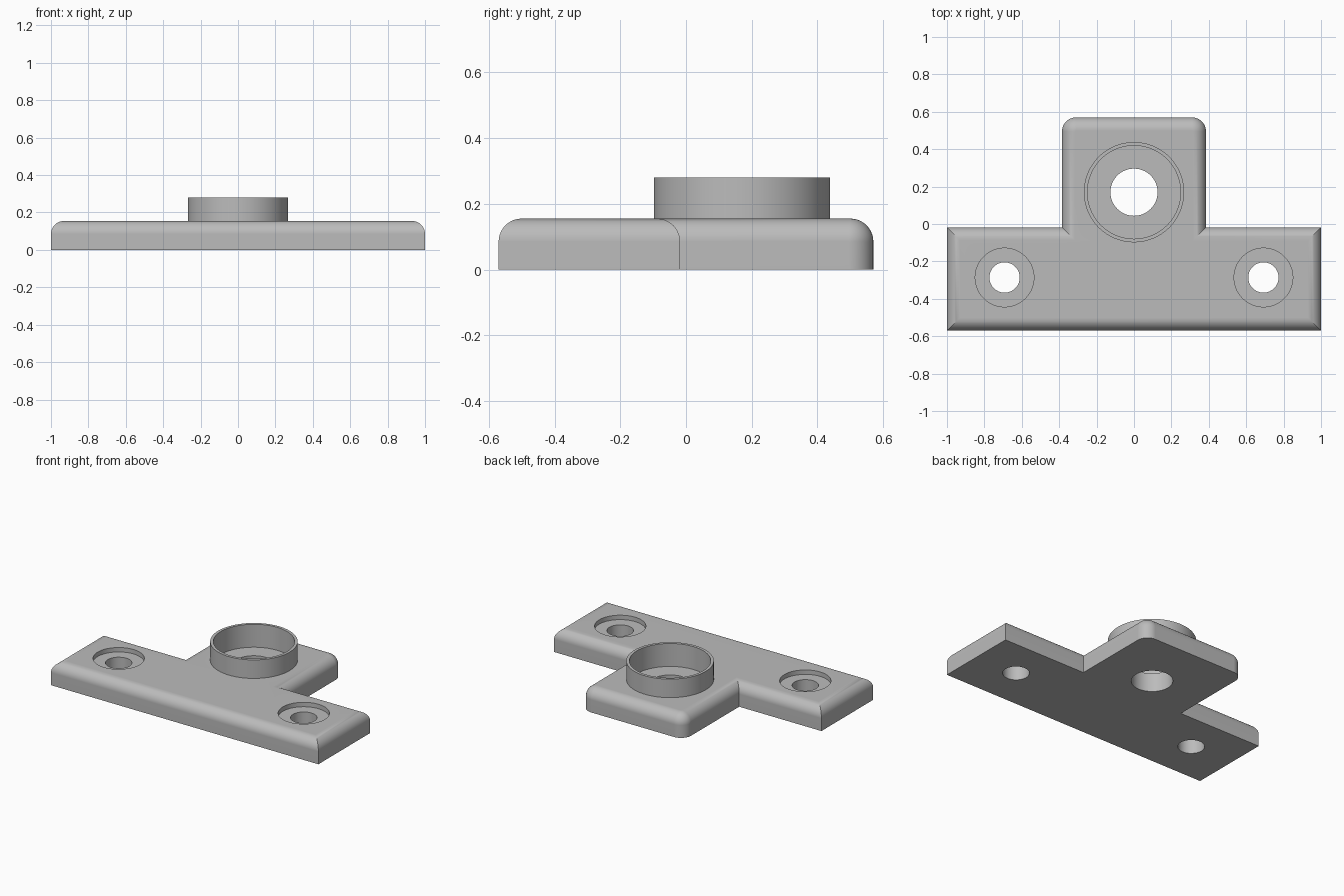
import bpy
import bmesh
from math import cos, sin, pi, radians

cube = bpy.data.objects.get("Cube")
if cube:
    bpy.data.objects.remove(cube, do_unlink=True)

# Main dimensions
HALF_W, FRONT, BAR_BACK = 1.0, -0.57, -0.018
TONGUE_W, BACK, THICK = 0.385, 0.57, 0.155
FILLET, CORNER = 0.07, 0.075
FLOOR = 0.125
BORE_Y = 0.17
SCREW_X, SCREW_Y = 0.692, -0.286

grey = bpy.data.materials.new("light_grey")
grey.use_nodes = True
grey.diffuse_color = (0.5, 0.5, 0.5, 1)
grey.node_tree.nodes["Principled BSDF"].inputs["Base Color"].default_value = (0.5, 0.5, 0.5, 1)


def make_object(name, bm):
    bmesh.ops.recalc_face_normals(bm, faces=bm.faces)
    mesh = bpy.data.meshes.new(name)
    bm.to_mesh(mesh)
    bm.free()
    mesh.materials.append(grey)
    obj = bpy.data.objects.new(name, mesh)
    bpy.context.collection.objects.link(obj)
    return obj


def circle(x, y, r, n=96):
    return [(x + r * cos(2 * pi * i / n), y + r * sin(2 * pi * i / n)) for i in range(n)]


def loft(name, layers, caps=True):
    """Bridge outlines with equal point counts; closed as a loop without caps."""
    bm = bmesh.new()
    rings = [[bm.verts.new((x, y, z)) for x, y in pts] for pts, z in layers]
    pairs = list(zip(rings, rings[1:]))
    if caps:
        bm.faces.new(rings[0])
        bm.faces.new(rings[-1])
    else:
        pairs.append((rings[-1], rings[0]))
    for a, b in pairs:
        for i in range(len(a)):
            j = (i + 1) % len(a)
            bm.faces.new((a[i], a[j], b[j], b[i]))
    return make_object(name, bm)


def tee_outline(d):
    """T-shaped outline moved inwards by d, with rounded back corners."""
    r = CORNER - d
    cx, cy = TONGUE_W - CORNER, BACK - CORNER
    arc = [(cx + r * cos(a), cy + r * sin(a)) for a in (pi / 2 * i / 10 for i in range(11))]
    right = [(HALF_W - d, FRONT + d), (HALF_W - d, BAR_BACK - d), (TONGUE_W - d, BAR_BACK - d)] + arc
    return right + [(-x, y) for x, y in reversed(right)]


def select_only(obj):
    bpy.ops.object.select_all(action="DESELECT")
    obj.select_set(True)
    bpy.context.view_layer.objects.active = obj


def cut_hole(target, x, y, r, bottom):
    cutter = loft("hole_cutter", [(circle(x, y, r), bottom), (circle(x, y, r), 0.5)])
    cutter.hide_render = True
    mod = target.modifiers.new("hole", "BOOLEAN")
    mod.operation, mod.solver, mod.object = "DIFFERENCE", "EXACT", cutter
    select_only(target)
    bpy.ops.object.modifier_apply(modifier=mod.name)
    bpy.data.objects.remove(cutter, do_unlink=True)


# T-shaped plate with a rounded upper rim
layers = [(tee_outline(0), 0)]
for i in range(11):
    a = pi / 2 * i / 10
    layers.append((tee_outline(FILLET * (1 - cos(a))), THICK - FILLET + FILLET * sin(a)))
plate = loft("mounting_plate", layers)

# Counterbored screw holes
for side in (-1, 1):
    cut_hole(plate, side * SCREW_X, SCREW_Y, 0.157, FLOOR)
    cut_hole(plate, side * SCREW_X, SCREW_Y, 0.081, -0.5)

# Collar pocket and central through hole
cut_hole(plate, 0, BORE_Y, 0.258, FLOOR)
cut_hole(plate, 0, BORE_Y, 0.126, -0.5)

# Thin-walled collar standing in the pocket
outer, inner = circle(0, BORE_Y, 0.268), circle(0, BORE_Y, 0.249)
collar = loft("collar", [(outer, FLOOR), (outer, 0.28), (inner, 0.28), (inner, FLOOR)], caps=False)

# Smooth curves, crisp edges
for obj in (plate, collar):
    select_only(obj)
    bpy.ops.object.shade_smooth_by_angle(angle=radians(30))
    weighted = obj.modifiers.new("weighted_normals", "WEIGHTED_NORMAL")
    weighted.keep_sharp = True
